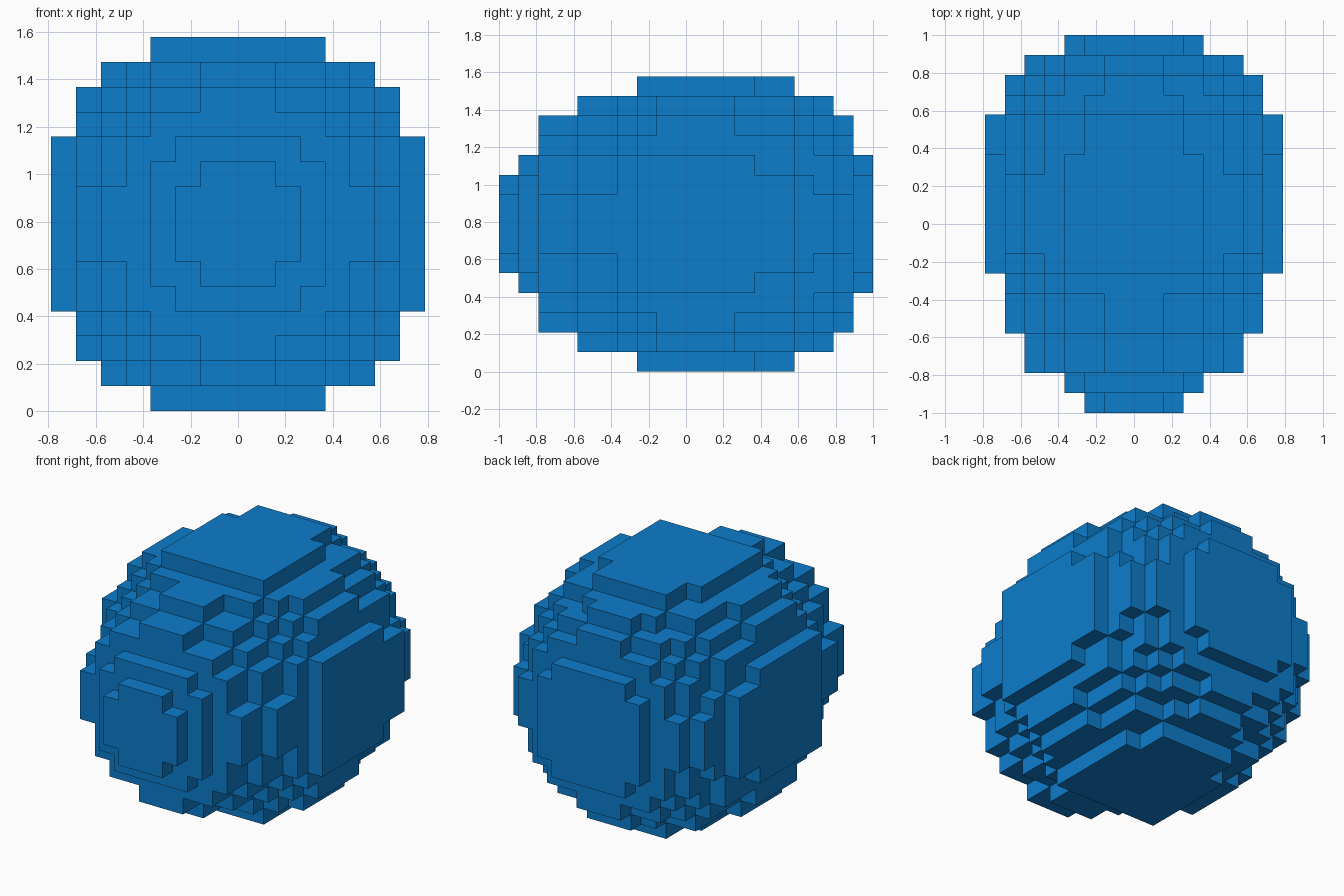
import bpy, bmesh, math

if "Cube" in bpy.data.objects:
    bpy.data.objects.remove(bpy.data.objects["Cube"])

# Blocky egg lying along y: 19 round slices of cubes, each slice a stepped disc
U = 2 / 19                       # cube size
# squared disc radius (in cubes) for each slice, blunt back end last
R2 = [6, 14, 27, 27, 38, 38, 46, 59, 62, 62, 62, 62, 59, 55, 55, 42, 38, 27, 14]

cells = {(i, j - 9, k)
         for j, r2 in enumerate(R2)
         for i in range(-7, 8) for k in range(-7, 8)
         if i * i + k * k <= r2}

bm = bmesh.new()
verts = {}


def corner(p):
    if p not in verts:
        verts[p] = bm.verts.new((p[0] * U, p[1] * U, (p[2] + 7.5) * U))
    return verts[p]


# Outer skin: one square wherever a cube has no neighbour
for c in cells:
    for axis in range(3):
        for s in (-1, 1):
            n = list(c)
            n[axis] += s
            if tuple(n) in cells:
                continue
            b, d = (axis + 1) % 3, (axis + 2) % 3
            quad = []
            for u, v in ((-1, -1), (1, -1), (1, 1), (-1, 1)):
                p = [float(x) for x in c]
                p[axis] += s / 2
                p[b] += u / 2
                p[d] += v / 2
                quad.append(corner(tuple(p)))
            bm.faces.new(quad if s > 0 else quad[::-1])

# Merge coplanar squares into clean flat terraces
bmesh.ops.dissolve_limit(bm, angle_limit=math.radians(1), verts=bm.verts, edges=bm.edges)

mesh = bpy.data.meshes.new("blocky_egg")
bm.to_mesh(mesh)
bm.free()
egg = bpy.data.objects.new("blocky_egg", mesh)
bpy.context.collection.objects.link(egg)

blue = bpy.data.materials.new("bright blue")
blue.diffuse_color = (0.004, 0.205, 0.60, 1)
blue.use_nodes = True
blue.node_tree.nodes["Principled BSDF"].inputs["Base Color"].default_value = blue.diffuse_color
mesh.materials.append(blue)
